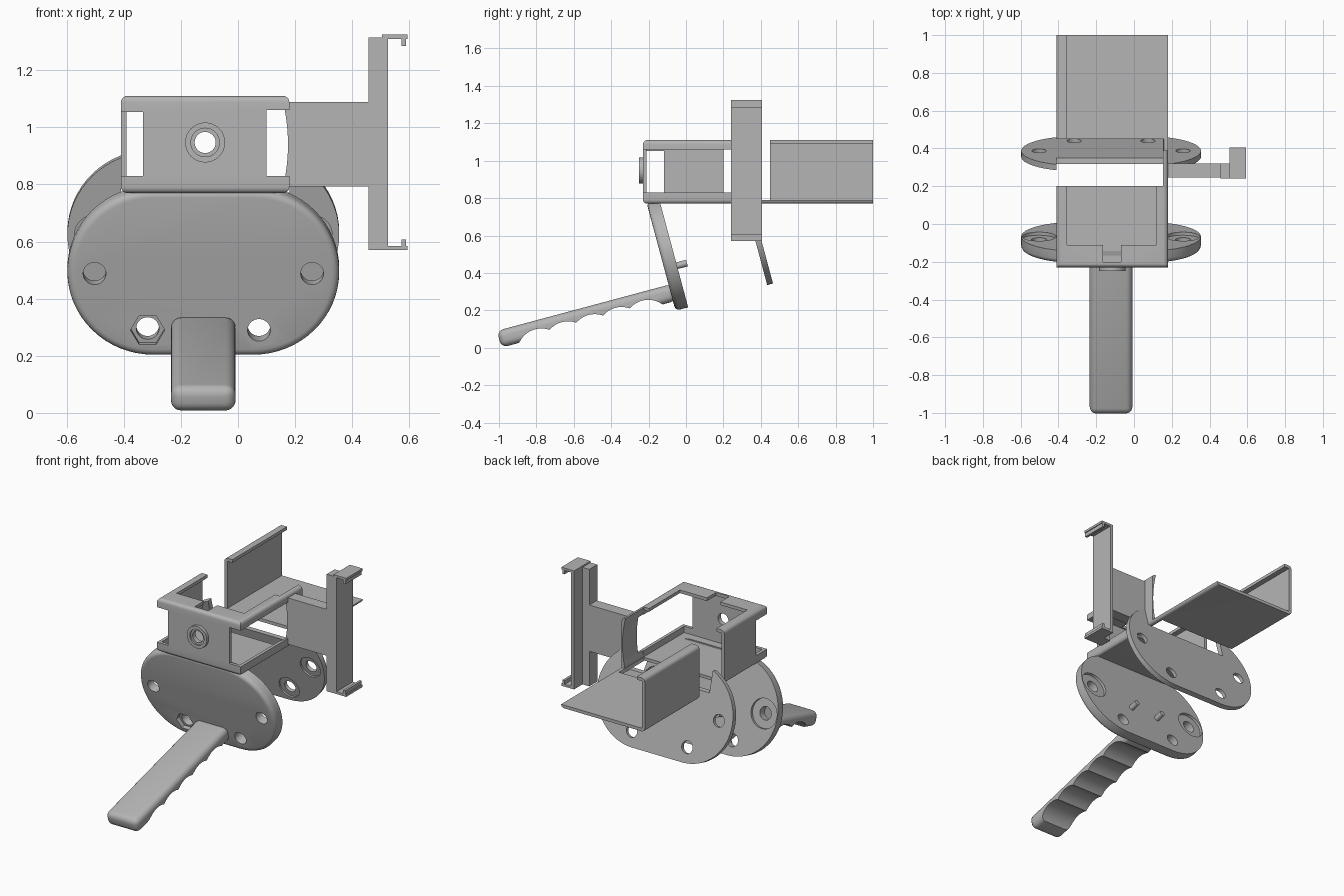
import bpy, bmesh, math
from mathutils import Matrix, Vector

if "Cube" in bpy.data.objects:
    bpy.data.objects.remove(bpy.data.objects["Cube"])

grey = bpy.data.materials.new("plain grey")
grey.use_nodes = True
COLOR = (0.46, 0.46, 0.46, 1)
grey.diffuse_color = COLOR
grey.node_tree.nodes["Principled BSDF"].inputs["Base Color"].default_value = COLOR


def finish(name, bm):
    bmesh.ops.recalc_face_normals(bm, faces=bm.faces)
    mesh = bpy.data.meshes.new(name)
    bm.to_mesh(mesh)
    bm.free()
    mesh.materials.append(grey)
    obj = bpy.data.objects.new(name, mesh)
    bpy.context.collection.objects.link(obj)
    return obj


def box(name, x, y, z, bevel=0, pick=lambda edge: True):
    """Box from (min, max) ranges, with the picked edges rounded."""
    bm = bmesh.new()
    bmesh.ops.create_cube(bm, size=1)
    for v in bm.verts:
        v.co = Vector([sum(r) / 2 + c * (r[1] - r[0]) for r, c in zip((x, y, z), v.co)])
    if bevel:
        edges = [e for e in bm.edges if pick(e)]
        bmesh.ops.bevel(bm, geom=edges, offset=bevel, segments=5, profile=0.5, affect='EDGES')
    return finish(name, bm)


def rod(name, x, z, y, r, sides=32):
    """Cylinder along y."""
    bm = bmesh.new()
    bmesh.ops.create_cone(bm, cap_ends=True, segments=sides, radius1=r, radius2=r, depth=y[1] - y[0])
    spin = Matrix.Rotation(math.pi / 2, 4, 'X')
    if sides == 6:
        spin = spin @ Matrix.Rotation(math.pi / 2, 4, 'Z')
    bm.transform(Matrix.Translation((x, sum(y) / 2, z)) @ spin)
    return finish(name, bm)


def stadium(name, half, r, y, round_front=0):
    """Plate with semicircular ends; its front rim can be rounded."""
    bm = bmesh.new()
    ring = []
    for side in (1, -1):
        for i in range(33):
            a = side * math.pi / 2 * (i / 16 - 1)
            ring.append(bm.verts.new((side * (half + r * math.cos(a)), y[0], r * math.sin(a))))
    face = bm.faces.new(ring)
    out = bmesh.ops.extrude_face_region(bm, geom=[face])["geom"]
    bmesh.ops.translate(bm, vec=(0, y[1] - y[0], 0), verts=[g for g in out if isinstance(g, bmesh.types.BMVert)])
    if round_front:
        rim = [e for e in bm.edges if all(abs(v.co.y - y[0]) < 1e-5 for v in e.verts)]
        bmesh.ops.bevel(bm, geom=rim, offset=round_front, segments=4, profile=0.5, affect='EDGES')
    return finish(name, bm)


def boolean(obj, other, mode='DIFFERENCE'):
    mod = obj.modifiers.new("cut", 'BOOLEAN')
    mod.object, mod.operation, mod.solver = other, mode, 'EXACT'
    bpy.context.view_layer.update()
    result = bpy.data.meshes.new_from_object(obj.evaluated_get(bpy.context.evaluated_depsgraph_get()))
    obj.modifiers.clear()
    obj.data = result
    bpy.data.objects.remove(other)


def cut_box(obj, x, y, z):
    boolean(obj, box("cutter", x, y, z))


# Open channel housing: floor, one long wall, front wall and a short rim
def long_outer(e):
    a, b = (v.co for v in e.verts)
    back = min(a.y, b.y) > 0.9
    return not back and abs(a.z - b.z) < 0.01


housing = box("housing", (-0.41, 0.18), (-0.23, 1), (0.77, 1.11), 0.022, long_outer)
cut_box(housing, (-0.39, 0.16), (-0.21, 1.2), (0.79, 1.09))
cut_box(housing, (-0.355, 0.12), (-0.11, 1.2), (1, 1.2))
cut_box(housing, (0.1, 0.3), (0.39, 1.2), (0.79, 1.2))
cut_box(housing, (-0.165, -0.07), (-0.2, -0.1), (1.05, 1.2))
cut_box(housing, (-0.5, -0.333), (-0.3, -0.118), (0.83, 1.053))
cut_box(housing, (0.1, 0.3), (-0.3, 0.245), (0.83, 1.06))
boolean(housing, rod("cutter", -0.115, 0.947, (-0.3, -0.15), 0.037))
boolean(housing, rod("cutter", -0.485, 0.94, (0.2, 0.45), 0.66, 128))

# Stepped collar on the front wall
collar = rod("front_collar", -0.115, 0.947, (-0.25, -0.22), 0.07)
boolean(collar, rod("cutter", -0.115, 0.947, (-0.3, -0.24), 0.05))
boolean(collar, rod("cutter", -0.115, 0.947, (-0.3, -0.15), 0.037))

# Side arm and clamp
box("side_arm", (0.176, 0.46), (0.245, 0.32), (0.793, 1.088))
box("clamp_post", (0.457, 0.526), (0.24, 0.32), (0.57, 1.315))
box("clamp_plate", (0.505, 0.526), (0.24, 0.405), (0.57, 1.315))
for label, edge, lip in (("upper", (1.31, 1.325), (1.285, 1.312)), ("lower", (0.57, 0.585), (0.583, 0.608))):
    box(label + "_clamp_hook", (0.505, 0.594), (0.24, 0.405), edge)
    box(label + "_clamp_lip", (0.572, 0.588), (0.24, 0.405), lip)

# Tilted plates, made upright and then placed
TILT = Matrix.Rotation(math.radians(15), 4, 'X')
FRONT = Matrix.Translation((-0.1215, -0.1, 0.497)) @ TILT
REAR = Matrix.Translation((-0.1215, 0.372, 0.629)) @ TILT
HOLES = [(s * x, z) for s in (1, -1) for x, z in ((0.381, 0), (0.195, -0.205))]

front_plate = stadium("front_plate", 0.176, 0.3, (-0.035, 0.035), 0.025)
rear_plate = stadium("rear_plate", 0.176, 0.3, (-0.016, 0.016))
for x, z in HOLES:
    boolean(front_plate, rod("cutter", x, z, (-0.1, 0.1), 0.04))
    boolean(front_plate, rod("cutter", x, z, (-0.1, -0.01), 0.06, 6))
    boolean(rear_plate, rod("cutter", x, z, (-0.1, 0.1), 0.038))
    if z == 0:
        boolean(front_plate, rod("cutter", x, z, (0.018, 0.1), 0.09))
    boolean(rear_plate, rod("cutter", x, z, (-0.1, -0.006), 0.07))

# Grip with finger scoops
handle = box("handle", (-0.113, 0.113), (-0.985, -0.015), (-0.25, -0.157), 0.035)
for i in range(5):
    scoop = rod("cutter", 0, 0, (-0.2, 0.2), 0.13, 64)
    scoop.data.transform(Matrix.Translation((0, -0.786 + 0.148 * i, -0.332)) @ Matrix.Rotation(math.pi / 2, 4, 'Z'))
    boolean(handle, scoop)

pegs = [rod(side + "_peg", x, -0.07, (0.02, 0.09), 0.018) for side, x in (("left", 0.1), ("right", -0.1))]
for obj in [front_plate, handle] + pegs:
    obj.data.transform(FRONT)
rear_plate.data.transform(REAR)
cut_box(rear_plate, (-0.41, 0.18), (0, 0.8), (0.772, 1.2))

# Smooth the round surfaces, keep the corners sharp
for obj in bpy.context.scene.objects:
    obj.select_set(obj.type == 'MESH')
bpy.context.view_layer.objects.active = housing
bpy.ops.object.shade_smooth_by_angle(angle=math.radians(30))
